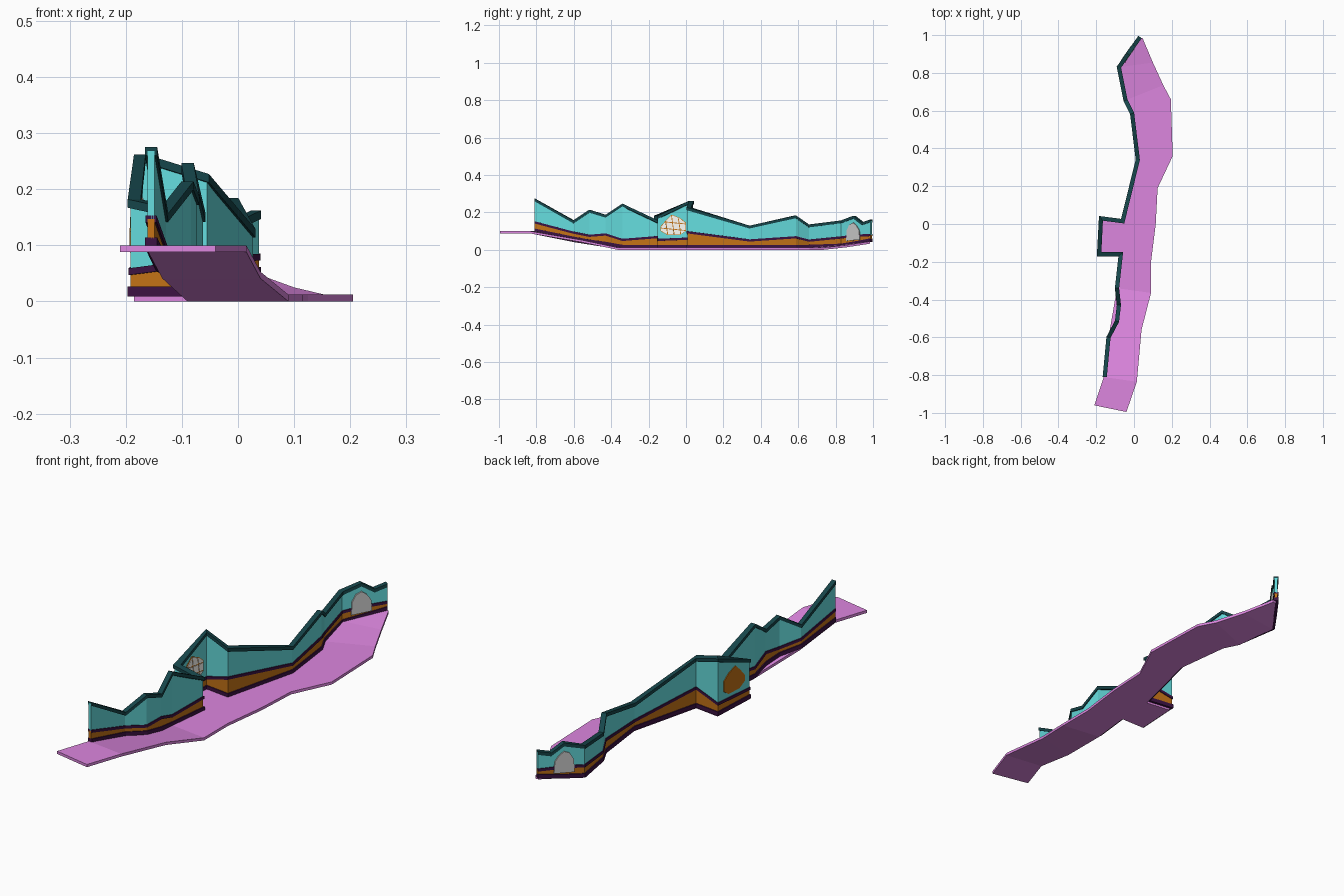
import bpy, bmesh
from mathutils import Vector

if "Cube" in bpy.data.objects:
    bpy.data.objects.remove(bpy.data.objects["Cube"])


def material(name, rgb):
    m = bpy.data.materials.new(name)
    m.diffuse_color = (*rgb, 1)
    m.use_nodes = True
    m.node_tree.nodes["Principled BSDF"].inputs["Base Color"].default_value = m.diffuse_color
    return m


PINK = material("pink", (0.72, 0.24, 0.74))
TEAL = material("teal", (0.13, 0.72, 0.73))
CAP = material("dark_teal", (0.008, 0.06, 0.068))
ORANGE = material("orange", (0.55, 0.17, 0.008))
PURPLE = material("purple", (0.045, 0.006, 0.055))
WHITE = material("white", (1.0, 0.98, 0.93))


def finish(name, bm, mat=None):
    bmesh.ops.recalc_face_normals(bm, faces=bm.faces[:])
    me = bpy.data.meshes.new(name)
    bm.to_mesh(me)
    bm.free()
    ob = bpy.data.objects.new(name, me)
    bpy.context.collection.objects.link(ob)
    if mat:
        me.materials.append(mat)
    return ob


def loft(name, rings, mat):
    """Join four-sided rings into a closed strip."""
    bm = bmesh.new()
    rows = [[bm.verts.new(p) for p in r] for r in rings]
    for a, b in zip(rows, rows[1:]):
        for i in range(4):
            j = (i + 1) % 4
            bm.faces.new((a[i], a[j], b[j], b[i]))
    bm.faces.new(rows[0])
    bm.faces.new(rows[-1])
    return finish(name, bm, mat)


# Ground path: left x, y, right x, y, top z
path = [(-.21, -.96, -.04, -.995, .10), (-.16, -.81, .015, -.835, .10),
        (-.135, -.60, .04, -.56, .053), (-.09, -.34, .09, -.365, .012),
        (-.07, -.16, .09, -.20, .012), (-.06, .015, .115, 0, .012),
        (-.02, .18, .125, .19, .012), (.02, .34, .205, .36, .012),
        (-.01, .585, .195, .66, .012), (-.045, .655, .155, .735, .012),
        (-.08, .83, .10, .855, .025), (.03, .985, .045, .985, .045)]
T = .012
loft("ground_path", [[(a, b, z), (c, d, z), (c, d, z - T), (a, b, z - T)]
                     for a, b, c, d, z in path], PINK)
loft("alcove_floor", [[(a, b, T), (c, d, T), (c, d, 0), (a, b, 0)] for a, b, c, d in
                      [(-.185, -.16, -.07, -.16), (-.175, .03, -.06, .015)]], PINK)

# Wall line: x, y, base z, middle trim z, top z
wall = [(-.155, -.81, .105, .147, .268), (-.135, -.60, .062, .092, .15),
        (-.09, -.515, .046, .075, .207), (-.08, -.43, .034, .082, .18),
        (-.09, -.34, .018, .053, .24), (-.07, -.16, .018, .068, .15),
        (-.185, -.16, .018, .053, .175), (-.175, .03, .018, .06, .255),
        (-.06, .015, .018, .094, .22), (.02, .34, .018, .050, .122),
        (-.01, .585, .018, .067, .177), (-.045, .655, .018, .049, .128),
        (-.08, .83, .024, .066, .15), (-.032, .90, .035, .076, .175),
        (0, .945, .043, .077, .14), (.032, .99, .052, .079, .155)]


def mitres():
    pts = [Vector(w[:2]) for w in wall]
    out = []
    for i in range(len(pts)):
        segs = [(pts[k + 1] - pts[k]).normalized()
                for k in (i - 1, i) if 0 <= k < len(pts) - 1]
        ns = [Vector((-s.y, s.x)) for s in segs]
        n = sum(ns, Vector((0, 0))).normalized()
        out.append(n / n.dot(ns[0]))
    return out


MITRE = mitres()


def band(name, width, lo, hi, mat):
    """Strip along the wall; lo and hi give (column, offset) heights."""
    rings = []
    for w, n in zip(wall, MITRE):
        x, y = n * width / 2
        z0, z1 = w[lo[0]] + lo[1], w[hi[0]] + hi[1]
        rings.append([(w[0] + x, w[1] + y, z0), (w[0] + x, w[1] + y, z1),
                      (w[0] - x, w[1] - y, z1), (w[0] - x, w[1] - y, z0)])
    return loft(name, rings, mat)


band("base_trim", .022, (2, -.009), (2, .009), PURPLE)
band("orange_band", .013, (2, .007), (3, 0), ORANGE)
band("middle_trim", .02, (3, -.006), (3, .006), PURPLE)
band("wall_panels", .013, (3, 0), (4, 0), TEAL)
band("wall_cap", .022, (4, -.008), (4, .007), CAP)


def panel(name, p, q, outline, thick, shift, mat, cuts=()):
    """Slab on the wall segment p-q; outline is (y, z), cuts split it into panes."""
    p, q = Vector((*p, 0)), Vector((*q, 0))
    d = (q - p).normalized()
    n = Vector((d.y, -d.x, 0))
    bm = bmesh.new()
    bm.faces.new([bm.verts.new(p + d * ((y - p.y) / d.y) + Vector((0, 0, z)))
                  for y, z in outline])
    for co, no in cuts:
        bmesh.ops.bisect_plane(bm, geom=bm.verts[:] + bm.edges[:] + bm.faces[:],
                               plane_co=co, plane_no=no)
    if cuts:
        rim = bmesh.ops.inset_individual(bm, faces=bm.faces[:], thickness=.003)["faces"]
        bmesh.ops.delete(bm, geom=rim, context="FACES")
    bmesh.ops.translate(bm, verts=bm.verts[:], vec=n * (shift - thick / 2))
    ext = bmesh.ops.extrude_face_region(bm, geom=bm.faces[:], use_keep_orig=True)["geom"]
    bmesh.ops.translate(bm, vec=n * thick,
                        verts=[v for v in ext if isinstance(v, bmesh.types.BMVert)])
    return finish(name, bm, mat)


# Alcove window with a grid of panes
A, B = (-.185, -.16), (-.175, .03)
frame = [(-.135, .10), (-.10, .08), (-.03, .08), (0, .10), (0, .145),
         (-.03, .17), (-.075, .188), (-.105, .16), (-.135, .125)]
cuts = [((0, y, 0), (0, 1, .15)) for y in (-.085, -.05, -.015)]
cuts += [((0, -.07, z), (0, .1, 1)) for z in (.11, .145)]
panel("window_frame", A, B, frame, .019, 0, ORANGE)
panel("window_panes", A, B, frame, .004, .0095, WHITE, cuts)

# Arched gate near the far end
panel("arched_gate", (-.08, .83), (.032, .99),
      [(.863, .048), (.935, .054), (.932, .105), (.917, .13), (.90, .145),
       (.88, .135), (.866, .105)], .025, 0, None)
